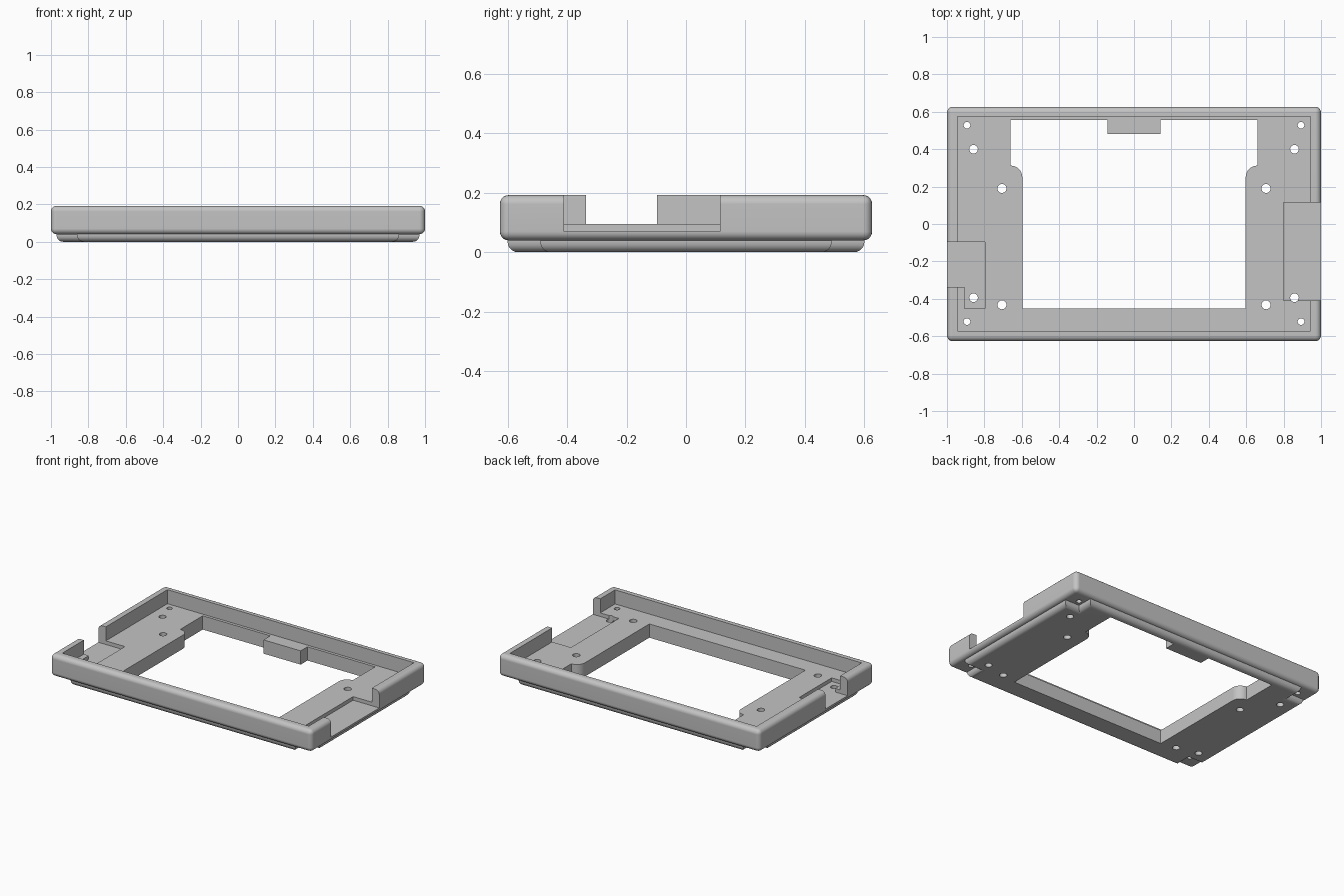
import bpy, bmesh, math

cube = bpy.data.objects.get("Cube")
if cube:
    bpy.data.objects.remove(cube, do_unlink=True)

grey = bpy.data.materials.new("light grey plastic")
grey.use_nodes = True
colour = (0.55, 0.55, 0.55, 1)
grey.diffuse_color = colour
grey.node_tree.nodes["Principled BSDF"].inputs["Base Color"].default_value = colour


def prism(name, outline, z0, z1, bevel=0, edge_test=None):
    """Extrude a plan outline from z0 to z1 and round the chosen edges."""
    bm = bmesh.new()
    base = bm.faces.new([bm.verts.new((x, y, z0)) for x, y in outline])
    ext = bmesh.ops.extrude_face_region(bm, geom=[base])
    top = [v for v in ext["geom"] if isinstance(v, bmesh.types.BMVert)]
    bmesh.ops.translate(bm, verts=top, vec=(0, 0, z1 - z0))
    bmesh.ops.recalc_face_normals(bm, faces=bm.faces[:])
    if bevel:
        edges = [e for e in bm.edges if edge_test is None or edge_test(e)]
        bmesh.ops.bevel(bm, geom=edges, offset=bevel, segments=5,
                        profile=0.5, affect='EDGES', clamp_overlap=True)
    mesh = bpy.data.meshes.new(name)
    bm.to_mesh(mesh)
    bm.free()
    mesh.materials.append(grey)
    obj = bpy.data.objects.new(name, mesh)
    bpy.context.collection.objects.link(obj)
    return obj


def rect(x0, x1, y0, y1):
    return [(x0, y0), (x1, y0), (x1, y1), (x0, y1)]


def circle(x, y, r, n=24):
    return [(x + r * math.cos(2 * math.pi * i / n),
             y + r * math.sin(2 * math.pi * i / n)) for i in range(n)]


def combine(target, tool, operation):
    """Apply a boolean and delete the tool."""
    mod = target.modifiers.new("boolean", 'BOOLEAN')
    mod.operation = operation
    mod.solver = 'EXACT'
    mod.object = tool
    tool.hide_render = True
    bpy.ops.object.select_all(action='DESELECT')
    bpy.context.view_layer.objects.active = target
    target.select_set(True)
    bpy.ops.object.modifier_apply(modifier=mod.name)
    bpy.data.objects.remove(tool, do_unlink=True)


# Rounded outer tray
frame = prism("tray_frame", rect(-1, 1, -0.626, 0.626), 0.04, 0.192, 0.03)

# Base plate with square corner notches and a rounded lower edge
a, b, c, d = 0.97, 0.6, 0.86, 0.49
plus = [(-c, -b), (c, -b), (c, -d), (a, -d), (a, d), (c, d),
        (c, b), (-c, b), (-c, d), (-a, d), (-a, -d), (-c, -d)]
plate = prism("base_plate", plus, 0, 0.065, 0.035,
              lambda e: all(v.co.z < 0.001 for v in e.verts))
combine(frame, plate, 'UNION')

# Tray cavity
combine(frame, prism("cavity_cutter", rect(-0.943, 0.943, -0.572, 0.576), 0.095, 0.4),
        'DIFFERENCE')

# Window with rounded shoulders and a tab at the back
shoulder = [(0.597 + 0.062 * (1 - math.cos(t)), 0.25 + 0.062 * math.sin(t))
            for t in (i * math.pi / 16 for i in range(9))]
window = [(-0.597, -0.452), (0.597, -0.452)] + shoulder
window += [(0.659, 0.556), (0.142, 0.556), (0.142, 0.482),
           (-0.142, 0.482), (-0.142, 0.556), (-0.659, 0.556)]
window += [(-x, y) for x, y in reversed(shoulder)]
combine(frame, prism("window_cutter", window, -0.1, 0.4), 'DIFFERENCE')

# Side openings with shallow pockets in the floor
combine(frame, prism("left_pocket_cutter", rect(0.8, 1.1, -0.41, 0.115), 0.07, 0.4),
        'DIFFERENCE')
right_pocket = [(-1.1, -0.337), (-0.906, -0.337), (-0.906, -0.453),
                (-0.797, -0.453), (-0.797, -0.097), (-1.1, -0.097)]
combine(frame, prism("right_pocket_cutter", right_pocket, 0.07, 0.4), 'DIFFERENCE')

# Screw holes, mirrored left and right
for x, y, r in ((0.893, 0.528, 0.018), (0.893, -0.522, 0.018),
                (0.858, 0.4, 0.023), (0.858, -0.394, 0.023),
                (0.706, 0.19, 0.024), (0.706, -0.432, 0.024)):
    for side in (-1, 1):
        combine(frame, prism("hole_cutter", circle(side * x, y, r), -0.1, 0.4),
                'DIFFERENCE')

# Smooth the rounded edges, keep the corners crisp
bpy.ops.object.select_all(action='DESELECT')
bpy.context.view_layer.objects.active = frame
frame.select_set(True)
bpy.ops.object.shade_smooth_by_angle(angle=math.radians(30))
normals = frame.modifiers.new("flat_face_normals", 'WEIGHTED_NORMAL')
normals.keep_sharp = True
